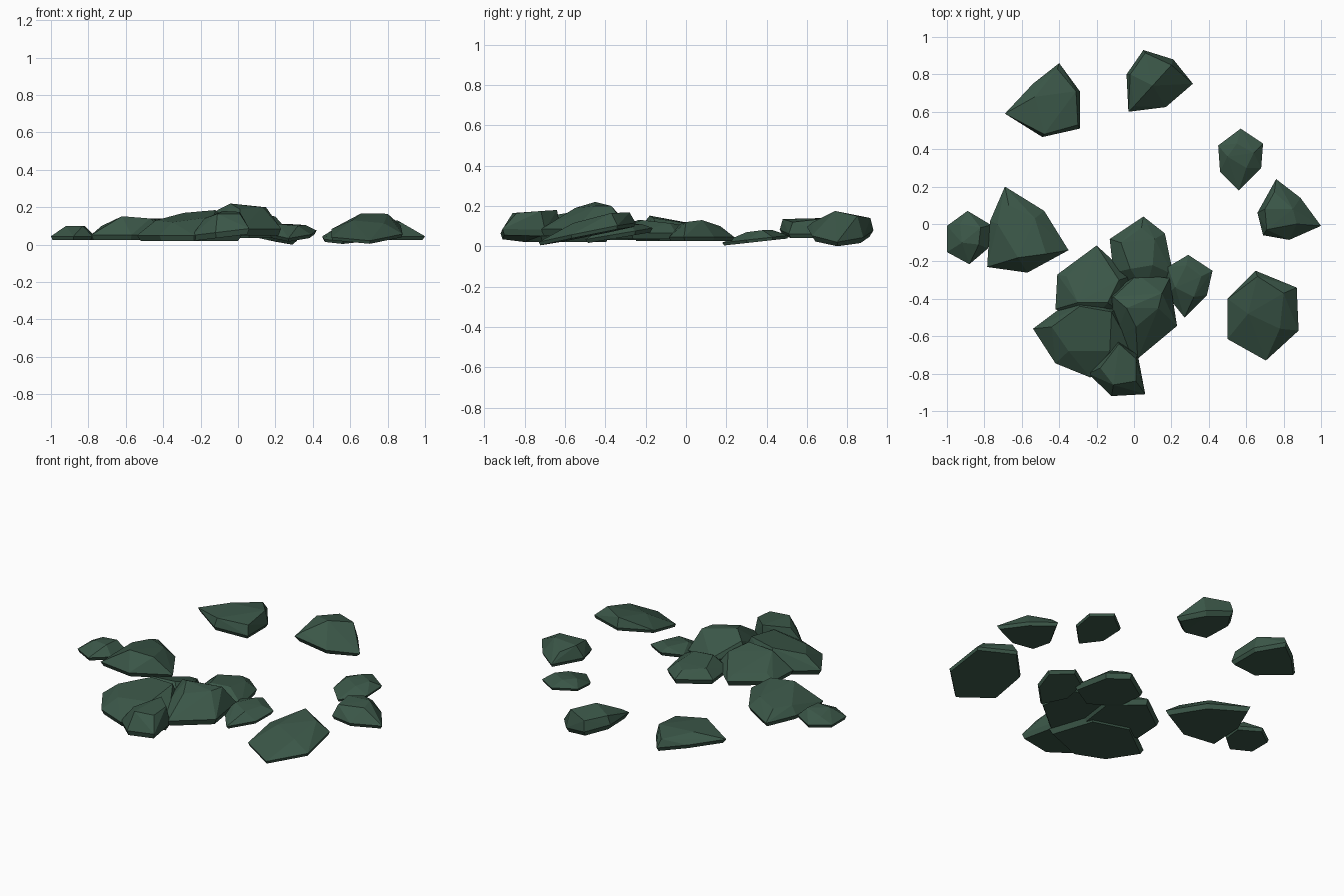
import bpy, bmesh

stone = bpy.data.materials.new("dark green stone")
stone.diffuse_color = (0.043, 0.094, 0.064, 1)


def rock(name, outline, rim_z, base_z, crown, inset=0.93, tilt=(0, 0)):
    """Faceted stone: hull of a tilted flat base, a wide rim and an irregular crown."""
    cx = sum(p[0] for p in outline) / len(outline)
    cy = sum(p[1] for p in outline) / len(outline)
    bm = bmesh.new()
    for x, y in outline:
        dx, dy = x - cx, y - cy
        lift = dx * tilt[0] + dy * tilt[1]
        bm.verts.new((x, y, rim_z + lift))
        bm.verts.new((cx + dx * inset, cy + dy * inset, max(0, base_z + lift * inset)))
    for p in crown:
        bm.verts.new(p)
    res = bmesh.ops.convex_hull(bm, input=bm.verts[:])
    loose = {g for g in res["geom_interior"] + res["geom_unused"]
             if isinstance(g, bmesh.types.BMVert)}
    bmesh.ops.delete(bm, geom=list(loose), context='VERTS')
    bmesh.ops.dissolve_limit(bm, angle_limit=0.03, verts=bm.verts[:], edges=bm.edges[:])
    bmesh.ops.recalc_face_normals(bm, faces=bm.faces[:])
    me = bpy.data.meshes.new(name)
    bm.to_mesh(me)
    bm.free()
    me.materials.append(stone)
    ob = bpy.data.objects.new(name, me)
    bpy.context.collection.objects.link(ob)


# scattered outer stones
rock("back_left_rock",
     [(-.40, .86), (-.29, .71), (-.29, .51), (-.49, .465), (-.69, .59), (-.54, .75)], .078, .055,
     [(-.41, .83, .12), (-.31, .71, .14), (-.30, .53, .12), (-.48, .48, .135), (-.53, .68, .14)],
     tilt=(-.1, 0))
rock("back_rock",
     [(.05, .93), (.21, .88), (.315, .75), (.17, .625), (-.03, .60), (-.04, .80)], .065, .035,
     [(.06, .915, .14), (.20, .85, .15), (.10, .74, .175), (-.02, .80, .15), (0, .63, .12)],
     .88, (-.22, 0))
rock("back_right_small_rock",
     [(.57, .51), (.69, .43), (.68, .30), (.56, .18), (.46, .28), (.45, .42)], .037, .022,
     [(.55, .43, .08), (.64, .38, .08), (.60, .30, .07), (.50, .36, .075)], .95, (0, .11))
rock("right_rock",
     [(.76, .24), (.89, .14), (1, -.01), (.83, -.085), (.69, -.06), (.66, .06)], .045, .025,
     [(.75, .17, .10), (.85, .08, .13), (.87, 0, .12), (.71, -.03, .11), (.70, .08, .12)])
rock("front_right_rock",
     [(.65, -.25), (.87, -.34), (.88, -.57), (.705, -.73), (.50, -.615), (.50, -.40)], .07, .052,
     [(.66, -.28, .168), (.80, -.37, .165), (.78, -.56, .115), (.61, -.48, .13)], .97, (.02, .2))
rock("far_left_small_rock",
     [(-.89, .07), (-.765, -.005), (-.78, -.13), (-.88, -.215), (-1, -.15), (-1, -.01)], .045, .025,
     [(-.93, 0, .08), (-.82, -.02, .10), (-.83, -.11, .10), (-.92, -.10, .10)])
rock("left_rock",
     [(-.69, .20), (-.48, .07), (-.35, -.14), (-.57, -.26), (-.785, -.23), (-.77, .015)], .052, .025,
     [(-.67, .10, .10), (-.53, .03, .11), (-.47, -.16, .14), (-.62, -.18, .152), (-.73, 0, .10)])

# overlapping front cluster
rock("cluster_back_rock",
     [(.05, .04), (.165, -.05), (.21, -.27), (.06, -.36), (-.11, -.26), (-.13, -.08)], .065, .035,
     [(.04, -.02, .105), (.11, -.08, .115), (.10, -.22, .13), (-.02, -.24, .13), (-.07, -.10, .115)])
rock("cluster_right_small_rock",
     [(.29, -.165), (.42, -.25), (.39, -.38), (.27, -.50), (.17, -.375), (.18, -.23)], .065, .045,
     [(.28, -.22, .11), (.36, -.28, .105), (.32, -.39, .10), (.22, -.34, .11)], .92, (0, .17))
rock("cluster_left_rock",
     [(-.20, -.115), (-.02, -.28), (-.05, -.50), (-.25, -.55), (-.42, -.455), (-.41, -.27)], .06, .03,
     [(-.21, -.17, .09), (-.08, -.30, .145), (-.14, -.42, .175), (-.30, -.42, .165), (-.36, -.28, .095)])
rock("cluster_front_left_rock",
     [(-.54, -.56), (-.30, -.38), (-.07, -.45), (.02, -.72), (-.235, -.82), (-.42, -.745)], .05, .02,
     [(-.44, -.55, .13), (-.29, -.44, .17), (-.12, -.47, .185), (-.13, -.68, .15), (-.35, -.68, .12)])
rock("cluster_tall_rock",
     [(.19, -.29), (.23, -.545), (.02, -.72), (-.10, -.61), (-.15, -.38), (.02, -.27)], .085, .05,
     [(-.04, -.45, .22), (.15, -.37, .20), (.13, -.45, .20), (.01, -.55, .19), (-.11, -.39, .185)])
rock("cluster_front_rock",
     [(-.09, -.62), (.02, -.70), (.06, -.91), (-.12, -.92), (-.245, -.80)], .07, .04,
     [(-.08, -.64, .18), (.01, -.72, .175), (.01, -.84, .165), (-.11, -.86, .165), (-.18, -.77, .14)],
     tilt=(.12, 0))
